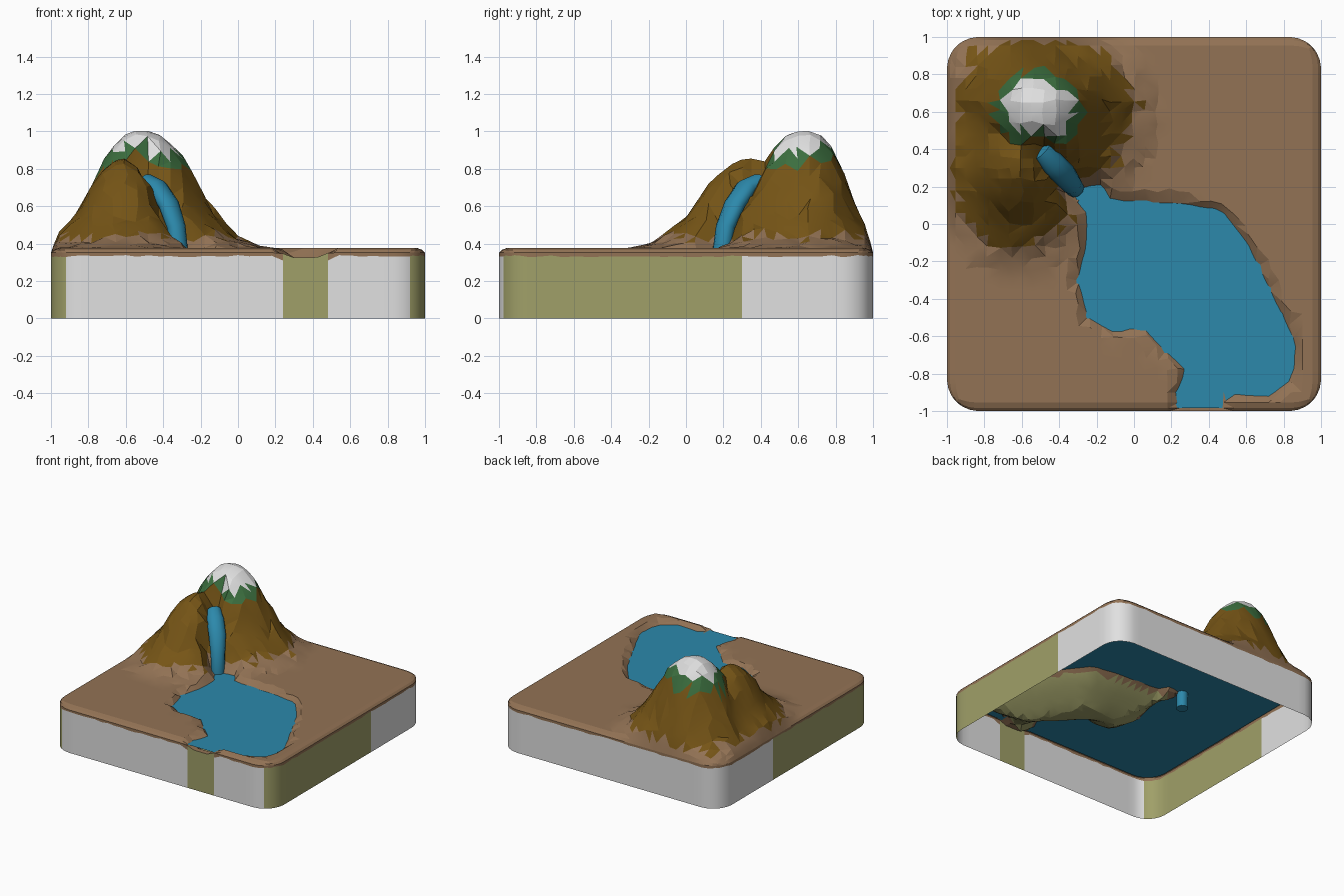
import bpy, bmesh, math, random
from mathutils import Vector

random.seed(4)
cube = bpy.data.objects.get("Cube")
if cube:
    bpy.data.objects.remove(cube)


def material(name, r, g, b):
    m = bpy.data.materials.new(name)
    m.use_nodes = True
    m.diffuse_color = (r, g, b, 1)
    m.node_tree.nodes["Principled BSDF"].inputs["Base Color"].default_value = (r, g, b, 1)
    return m


LAND, ROCK, GREEN, SNOW, SAND = range(5)
ground_mats = [material("earth_brown", .29, .17, .09), material("rock_brown", .18, .09, .008),
               material("forest_green", .045, .16, .05), material("snow_white", .75, .75, .75),
               material("sand_olive", .35, .35, .14)]
water_mat = material("water_blue", .025, .25, .41)

WATER, TOP, RADIUS = .347, .378, .17
SHORE = [(-.26, .2), (-.17, .21), (-.12, .12), (.25, .11), (.47, .07), (.6, -.1), (.75, -.4),
         (.86, -.63), (.84, -.83), (.72, -.92), (.48, -.9), (.47, -1.1), (.25, -1.1), (.23, -.9),
         (.28, -.78), (.14, -.65), (.04, -.54), (-.1, -.58), (-.24, -.51), (-.3, -.3),
         (-.25, -.1), (-.25, .05), (-.34, .17)]
FALL = [(-.49, .39, .73), (-.43, .32, .70), (-.37, .26, .61), (-.33, .21, .49), (-.315, .19, .36), (-.315, .19, .22)]
MAIN = [(0, 1.01), (.08, .995), (.13, .97), (.22, .88), (.32, .70), (.42, .53), (.52, .43), (.66, TOP)]
LOW = [(0, .865), (.06, .84), (.14, .79), (.24, .68), (.34, .53), (.49, .41), (.62, TOP)]


def profile(points, d):
    for (a, za), (b, zb) in zip(points, points[1:]):
        if d <= b:
            return za + (zb - za) * (d - a) / (b - a)
    return points[-1][1]


def segment(p, a, b):
    """Distance from p to a segment and the fraction along it."""
    t = max(0, min(1, (p - a).dot(b - a) / (b - a).length_squared))
    return (p - a - (b - a) * t).length, t


def lake_depth(p):
    """Signed distance to the shore, positive in the lake."""
    inside, best = False, 9
    for a, b in zip(SHORE, SHORE[1:] + SHORE[:1]):
        best = min(best, segment(p, Vector(a), Vector(b))[0])
        if (a[1] > p.y) != (b[1] > p.y) and p.x < a[0] + (p.y - a[1]) * (b[0] - a[0]) / (b[1] - a[1]):
            inside = not inside
    return best if inside else -best


def hill(p, cx, cy, points, left, right, back):
    dx, dy = p.x - cx, p.y - cy
    d = math.hypot(dx * (left if dx < 0 else right), dy * (back if dy > 0 else 1))
    return profile(points, d * random.uniform(.96, 1.04))


def height(p, edge):
    z = max(hill(p, -.52, .65, MAIN, 1.2, 1, 1.45), hill(p, -.62, .33, LOW, 1.3, 1.3, 1))
    # ravine under the waterfall
    for a, b in zip(FALL[:4], FALL[1:5]):
        d, t = segment(p, Vector(a[:2]), Vector(b[:2]))
        z = min(z, a[2] + (b[2] - a[2]) * t - .05 + max(0, d - .04) * 4)
    # lake bed and shore
    s = lake_depth(p)
    if s > 0:
        bed = WATER - .19 * min(1, s / .28) ** .8
        z = max(bed, .325) if edge < .05 else bed
    else:
        z = min(z, WATER - s * .6 + s * s * 14)
    # rounded outer rim
    rim = min(1, edge / .045)
    return z - (z - .352) * (1 - rim) ** 2 if z > .352 else z


def rounded(x, y):
    """Bend the corners of the square into arcs."""
    u, v = (max(0, abs(c) - 1 + RADIUS) / RADIUS for c in (x, y))
    if u and v:
        x = math.copysign(1 - RADIUS + RADIUS * u * math.sqrt(1 - v * v / 2), x)
        y = math.copysign(1 - RADIUS + RADIUS * v * math.sqrt(1 - u * u / 2), y)
    return Vector((x, y))


def surface_colour(c):
    r = math.hypot(c.x + .5, (c.y - .64) * 1.1)
    z = c.z + random.uniform(-.03, .03)
    if r < .27 and c.y > .44:
        if z > .9:
            return SNOW
        if z > .81:
            return GREEN
    if z > .44:
        return ROCK
    return SAND if c.z < .315 else LAND


def wall_colour(c):
    if c.z > .3:
        return SAND if .24 < c.x < .48 and c.y < -.9 else LAND
    side = abs(c.x) > .9 and c.y < .3
    outlet = c.y < -.9 and .24 < c.x < .48
    return SAND if side or outlet else SNOW


def finish(bm, name, mats, smooth=None):
    mesh = bpy.data.meshes.new(name)
    bm.to_mesh(mesh)
    bm.free()
    for m in mats:
        mesh.materials.append(m)
    ob = bpy.data.objects.new(name, mesh)
    bpy.context.collection.objects.link(ob)
    if smooth:
        bpy.ops.object.select_all(action='DESELECT')
        ob.select_set(True)
        bpy.context.view_layer.objects.active = ob
        bpy.ops.object.shade_smooth_by_angle(angle=math.radians(smooth))
    return ob


# Terrain sheet with fine rows at the rim
lines = [-1, -.985, -.955] + [-.9 + .06 * i for i in range(31)] + [.955, .985, 1]
n = len(lines)
bm = bmesh.new()
grid = []
for j, y in enumerate(lines):
    for i, x in enumerate(lines):
        edge = 1 - max(abs(x), abs(y))
        p = rounded(x, y)
        if edge > .12:
            p += Vector((random.uniform(-.012, .012), random.uniform(-.012, .012)))
        grid.append(bm.verts.new((p.x, p.y, height(p, edge))))
for j in range(n - 1):
    for i in range(n - 1):
        k = j * n + i
        bm.faces.new((grid[k], grid[k + 1], grid[k + n + 1], grid[k + n]))
bmesh.ops.triangulate(bm, faces=bm.faces[:], quad_method='SHORT_EDGE')
for f in bm.faces:
    f.material_index = surface_colour(f.calc_center_median())
finish(bm, "terrain", ground_mats, 14)

# Open skirt around the terrain
ring = ([(x, -1) for x in lines[:-1]] + [(1, y) for y in lines[:-1]]
        + [(x, 1) for x in lines[:0:-1]] + [(-1, y) for y in lines[:0:-1]])
bm = bmesh.new()
loops = []
for x, y in ring:
    p = rounded(x, y)
    outlet = y == -1 and .23 < x < .5
    top = height(p, 0)
    band = .31 if outlet else .333 + random.uniform(-.006, .006)
    loops.append([bm.verts.new((p.x, p.y, z)) for z in (0, min(band, top), top)])
for a, b in zip(loops, loops[1:] + loops[:1]):
    for k in range(2):
        f = bm.faces.new((a[k], b[k], b[k + 1], a[k + 1]))
        f.material_index = wall_colour(f.calc_center_median())
finish(bm, "skirt_wall", ground_mats, 30)

# Water sheet inside the skirt
bm = bmesh.new()
bm.faces.new([bm.verts.new((p.x * .985, p.y * .985, WATER)) for p in (rounded(*q) for q in ring)])
finish(bm, "lake_water", [water_mat])

# Waterfall: rounded ribbon swept down the ravine
bm = bmesh.new()
across = Vector((.7, .72, 0))
rows = []
for i, pt in enumerate(FALL):
    ahead = Vector(FALL[min(i + 1, 5)]) - Vector(FALL[max(i - 1, 0)])
    out = ahead.normalized().cross(across).normalized()
    out *= 1 if out.z >= 0 else -1
    wide = (.055, .065, .065, .055, .05, .05)[i]
    row = []
    for k in range(10):
        a = math.tau * k / 10
        row.append(bm.verts.new(Vector(pt) + across * wide * math.cos(a) + out * .045 * math.sin(a)))
    rows.append(row)
for a, b in zip(rows, rows[1:]):
    for k in range(10):
        bm.faces.new((a[k], a[(k + 1) % 10], b[(k + 1) % 10], b[k]))
bm.faces.new(rows[0])
bm.faces.new(rows[-1])
bmesh.ops.recalc_face_normals(bm, faces=bm.faces[:])
finish(bm, "waterfall", [water_mat], 50)
